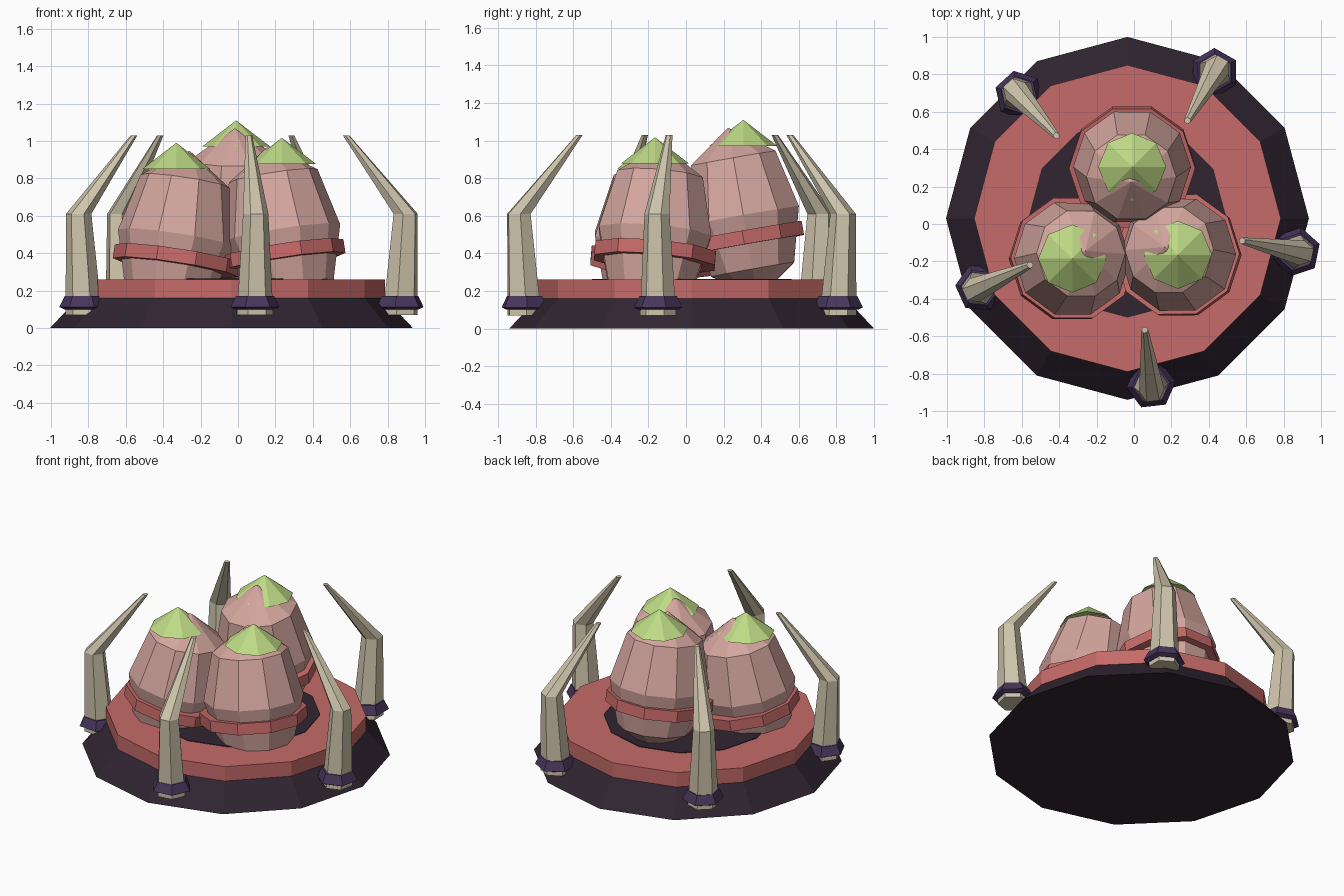
import bpy, bmesh, math
from mathutils import Vector, Matrix

if "Cube" in bpy.data.objects:
    bpy.data.objects.remove(bpy.data.objects["Cube"])


def material(name, rgb):
    m = bpy.data.materials.new(name)
    m.diffuse_color = (*rgb, 1)
    m.use_nodes = True
    m.node_tree.nodes["Principled BSDF"].inputs["Base Color"].default_value = m.diffuse_color
    return m


PLUM = material("dark plum", (0.030, 0.018, 0.031))
RED = material("coral red", (0.56, 0.145, 0.14))
PINK = material("flesh pink", (0.66, 0.38, 0.345))
GREEN = material("lime green", (0.51, 0.70, 0.235))
BONE = material("bone", (0.62, 0.555, 0.41))
PURPLE = material("purple", (0.065, 0.036, 0.105))


def loft(name, sections, sides, mat, start=0.0, matrix=Matrix()):
    """Flat-shaded solid from (centre x, centre z, radius) sections; radius 0 is a point."""
    bm = bmesh.new()
    rings = []
    for cx, z, r in sections:
        if r == 0:
            rings.append([bm.verts.new((cx, 0, z))])
            continue
        angles = [start + 2 * math.pi * i / sides for i in range(sides)]
        rings.append([bm.verts.new((cx + r * math.cos(a), r * math.sin(a), z)) for a in angles])
    for a, b in zip(rings, rings[1:]):
        for i in range(sides):
            j = (i + 1) % sides
            if len(a) == 1:
                bm.faces.new((a[0], b[j], b[i]))
            elif len(b) == 1:
                bm.faces.new((a[i], a[j], b[0]))
            else:
                bm.faces.new((a[i], a[j], b[j], b[i]))
    for end in (rings[0], rings[-1]):
        if len(end) > 1:
            bm.faces.new(end)
    bmesh.ops.recalc_face_normals(bm, faces=bm.faces)
    mesh = bpy.data.meshes.new(name)
    bm.to_mesh(mesh)
    bm.free()
    mesh.materials.append(mat)
    ob = bpy.data.objects.new(name, mesh)
    ob.matrix_world = matrix
    bpy.context.collection.objects.link(ob)
    return ob


# Round base: sloped foundation, raised red platform, dark centre
base_at = Matrix.Translation((-0.035, 0.03, 0))
loft("foundation", [(0, 0, 0.97), (0, 0.16, 0.82)], 12, PLUM, matrix=base_at)
loft("platform", [(0, 0.155, 0.82), (0, 0.26, 0.82)], 12, RED, matrix=base_at)
loft("platform_centre", [(0, 0.2, 0.53), (0, 0.264, 0.53)], 12, PLUM, matrix=base_at)

# Three egg pods leaning inward, each with a tilted belt and an upright cap
POD = [(0, -0.45, 0), (0, -0.29, 0.235), (0, 0, 0.315), (0, 0.31, 0.24), (0, 0.475, 0)]
BELT = [(0, -0.037, 0.338), (0, 0.037, 0.338)]
CAP = [(0, 0, 0.182), (0, 0.14, 0)]
for x, y, z in [(-0.01, 0.305, 0.60), (-0.33, -0.185, 0.48), (0.235, -0.165, 0.507)]:
    inward = Vector((-0.035 - x, -0.01 - y, 0)).normalized()
    lean = Matrix.Rotation(math.radians(10), 4, Vector((0, 0, 1)).cross(inward))
    loft("pod", POD, 10, PINK, matrix=Matrix.Translation((x, y, z)) @ lean)
    loft("pod_belt", BELT, 10, RED, matrix=Matrix.Translation((x, y, z - 0.12)) @ lean)
    loft("pod_cap", CAP, 8, GREEN, matrix=Matrix.Translation((x, y, z + 0.37)))

# Five bent spikes around the rim, each standing in a flared collar
SPIKE = [(0.895, 0.07, 0.098), (0.925, 0.61, 0.068), (0.60, 1.03, 0.018)]
COLLAR = [(0.895, 0.10, 0.105), (0.895, 0.112, 0.132), (0.895, 0.172, 0.102)]
for i in range(5):
    turn = Matrix.Translation((-0.01, 0.03, 0)) @ Matrix.Rotation(math.radians(-83.5 + 72 * i), 4, 'Z')
    loft("spike", SPIKE, 6, BONE, math.pi / 6, turn)
    loft("spike_collar", COLLAR, 6, PURPLE, math.pi / 6, turn)
